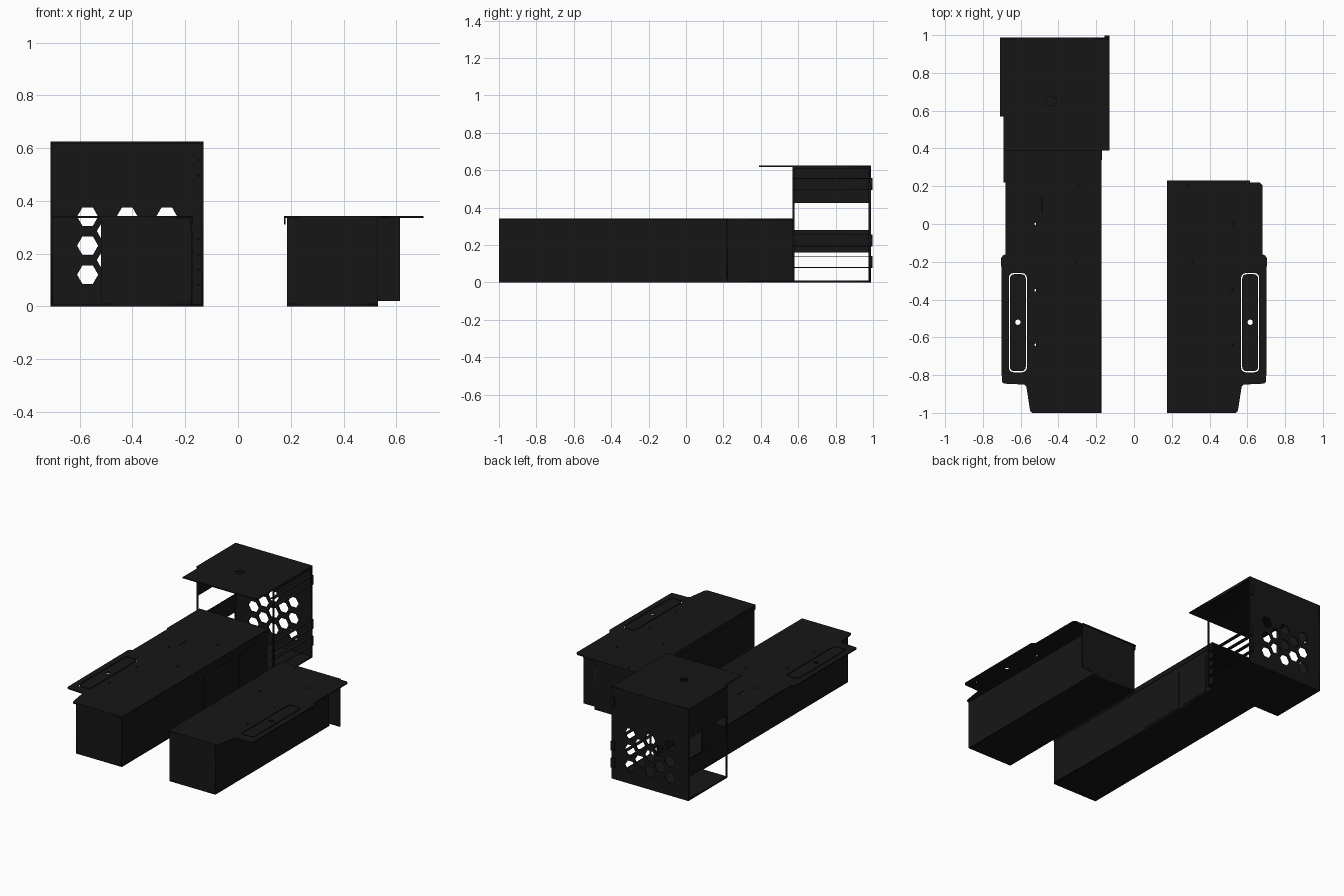
import bpy, math
from mathutils import Matrix

if "Cube" in bpy.data.objects:
    bpy.data.objects.remove(bpy.data.objects["Cube"])

T = 0.008  # sheet thickness
black = bpy.data.materials.new("black_metal")
black.diffuse_color = (0.008, 0.008, 0.008, 1)
black.use_nodes = True
black.node_tree.nodes["Principled BSDF"].inputs["Base Color"].default_value = black.diffuse_color

PLANES = {
    "XY": Matrix(((1, 0, 0), (0, 1, 0), (0, 0, 1))),
    "XZ": Matrix(((1, 0, 0), (0, 0, -1), (0, 1, 0))),
    "YZ": Matrix(((0, 0, 1), (1, 0, 0), (0, 1, 0))),
}


def sheet(name, plane, lo, loops, t=T):
    """Flat sheet with holes; occupies lo..lo+t along the plane normal."""
    cu = bpy.data.curves.new(name, "CURVE")
    cu.dimensions = "2D"
    cu.fill_mode = "BOTH"
    cu.extrude = t / 2
    for loop in loops:
        sp = cu.splines.new("POLY")
        sp.points.add(len(loop) - 1)
        for p, (a, b) in zip(sp.points, loop):
            p.co = (a, b, 0, 1)
        sp.use_cyclic_u = True
    tmp = bpy.data.objects.new(name + "_curve", cu)
    bpy.context.collection.objects.link(tmp)
    deps = bpy.context.evaluated_depsgraph_get()
    me = bpy.data.meshes.new_from_object(tmp.evaluated_get(deps))
    bpy.data.objects.remove(tmp)
    m = PLANES[plane].to_4x4()
    m.translation["XYZ".index(({"X", "Y", "Z"} - set(plane)).pop())] = lo + t / 2
    me.transform(m)
    me.materials.clear()
    me.materials.append(black)
    ob = bpy.data.objects.new(name, me)
    bpy.context.collection.objects.link(ob)
    return ob


def rect(a0, b0, a1, b1):
    return [(a0, b0), (a1, b0), (a1, b1), (a0, b1)]


def ngon(a, b, r, n):
    return [(a + r * math.cos(i * math.tau / n), b + r * math.sin(i * math.tau / n)) for i in range(n)]


def round_rect(a0, b0, a1, b1, r, n=5):
    pts = []
    for k, (a, b) in enumerate([(a1 - r, b1 - r), (a0 + r, b1 - r), (a0 + r, b0 + r), (a1 - r, b0 + r)]):
        for i in range(n + 1):
            w = math.pi / 2 * (k + i / n)
            pts.append((a + r * math.cos(w), b + r * math.sin(w)))
    return pts


def flip(loops):
    return [[(-a, b) for a, b in lp] for lp in loops]


# shared flange outline and its cut-outs (drawn for the right cover)
edge = [(0.175, -1), (0.54, -1), (0.55, -0.99), (0.57, -0.86), (0.58, -0.85), (0.69, -0.845),
        (0.7, -0.835), (0.703, -0.18), (0.695, -0.168), (0.68, -0.16)]
cuts = [round_rect(0.567, -0.785, 0.663, -0.26, 0.025), round_rect(0.573, -0.779, 0.657, -0.266, 0.022),
        ngon(0.615, -0.52, 0.014, 16)]
right_end = [(0.68, 0.205), (0.665, 0.22), (0.615, 0.22), (0.615, 0.23), (0.175, 0.23)]
left_end = [(0.68, 0.22), (0.69, 0.22), (0.69, 0.57), (0.17, 0.57)]
screws = [ngon(x, y, 0.007, 10) for x, y in [(0.29, 0.2), (0.52, 0), (0.31, -0.2), (0.52, -0.35), (0.52, -0.64)]]

# right cover
ZT = 0.334
sheet("right_cover_top", "XY", ZT, [edge + right_end] + cuts + screws)
sheet("right_cover_floor", "XY", 0, [rect(0.185, -1, 0.53, 0.225)])
sheet("right_cover_back", "XZ", 0.217,
      [[(0.185, 0), (0.53, 0), (0.53, 0.02), (0.615, 0.02), (0.615, ZT), (0.185, ZT)]])

# left cover
sheet("left_cover_top", "XY", ZT, flip([edge + left_end] + cuts + screws + [rect(0.484, 0.06, 0.489, 0.14)]))
sheet("left_cover_floor", "XY", 0, [rect(-0.52, -1, -0.175, 0.575)])
sheet("left_cover_access_panel", "YZ", -0.176, [round_rect(0.26, 0.012, 0.5, 0.285, 0.02)], 0.004)
sheet("left_cover_side_panel", "YZ", -0.176, [round_rect(-0.12, 0.012, 0.235, 0.285, 0.02)], 0.003)

# front walls, side walls and folded lips of both covers
for side, s, y1 in (("right", 1, 0.225), ("left", -1, 0.57)):
    front = [rect(0.185, 0, 0.53, ZT)] if s > 0 else flip([rect(0.178, 0, 0.52, ZT)])
    sheet(side + "_cover_front", "XZ", -1, front)
    inner, outer = (0.185, 0.522) if s > 0 else (-0.184, -0.52)
    sheet(side + "_cover_inner_wall", "YZ", inner, [rect(-1, 0, y1, ZT)])
    sheet(side + "_cover_outer_wall", "YZ", outer, [rect(-1, 0, y1, ZT)])
    sheet(side + "_cover_lip", "YZ", 0.175 if s > 0 else -0.178, [rect(-1, 0.31, y1, ZT)], 0.006)

# rear cage: perforated back, roof, floor
XL, XR = -0.71, -0.13
hexes = [ngon(-0.57 + 0.15 * i, 0.12 + 0.11 * j, 0.04, 6) for i in range(3) for j in range(3)]
hexes += [ngon(-0.495 + 0.15 * i, 0.175 + 0.11 * j, 0.04, 6) for i in range(2) for j in range(2)]
sheet("cage_back", "XZ", 0.98, [rect(XL, 0, XR, 0.625)] + hexes)
sheet("cage_roof", "XY", 0.617,
      [[(XL, 0.57), (-0.69, 0.57), (-0.69, 0.39), (XR, 0.39), (XR, 0.988), (XL, 0.988)],
       ngon(-0.44, 0.65, 0.03, 6)])
sheet("cage_floor", "XY", 0, [rect(XL, 0.57, XR, 0.988)])

# cage side walls
sheet("cage_left_wall", "YZ", XL,
      [rect(0.57, 0, 0.988, 0.62), rect(0.58, 0.01, 0.977, 0.16), rect(0.58, 0.28, 0.977, 0.425)])
sheet("cage_right_frame", "YZ", XR - T,
      [rect(0.57, 0, 0.988, 0.62), rect(0.58, 0.01, 0.977, 0.605)])

# slot rails with rear tabs on the cage's open side
for i, z in enumerate((0.11, 0.225, 0.525)):
    for j, dz in enumerate((-0.032, 0.028)):
        sheet(f"slot_rail_{i}_{j}", "XY", z + dz, [rect(-0.155, 0.57, XR, 0.997)], 0.004)
    sheet(f"slot_tab_{i}", "XZ", 0.988, [rect(-0.155, z - 0.032, XR, z + 0.032)], 0.009)
